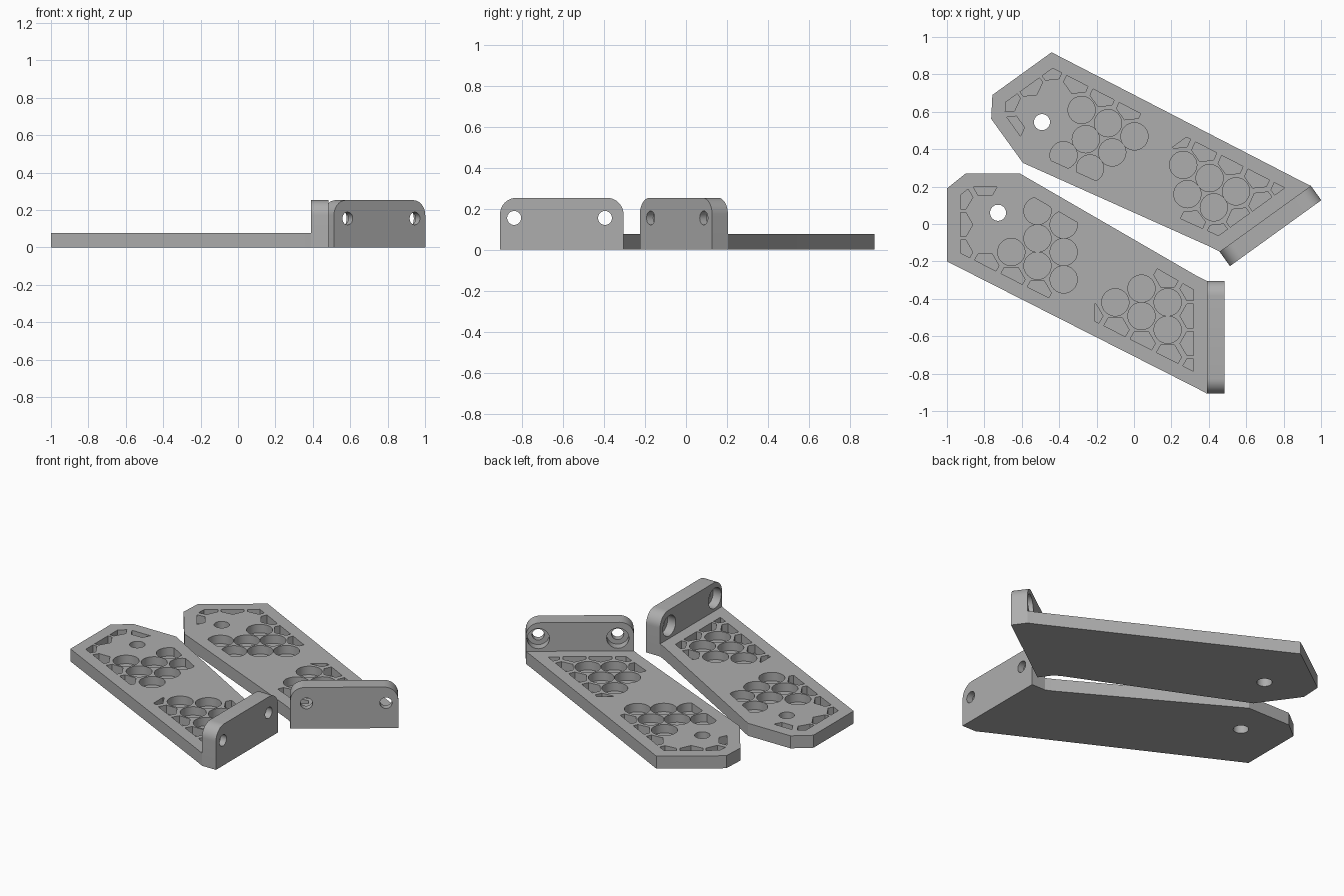
import bpy, bmesh, math
from mathutils import Matrix, Vector

cube = bpy.data.objects.get("Cube")
if cube:
    bpy.data.objects.remove(cube)

PLATE, TOP, POCKET_FLOOR = 0.077, 0.253, 0.025
FLANGE_IN, FLANGE_OUT = 0.39, 0.485
Y_LOW, Y_HIGH = -0.907, -0.305
HOLE_Z = 0.155

grey = bpy.data.materials.new("plain grey")
grey.use_nodes = True
grey.diffuse_color = (0.42, 0.42, 0.42, 1)
grey.node_tree.nodes["Principled BSDF"].inputs["Base Color"].default_value = grey.diffuse_color


def finish(bm, name):
    bmesh.ops.recalc_face_normals(bm, faces=bm.faces)
    mesh = bpy.data.meshes.new(name)
    bm.to_mesh(mesh)
    bm.free()
    mesh.materials.append(grey)
    obj = bpy.data.objects.new(name, mesh)
    bpy.context.collection.objects.link(obj)
    return obj


def extrude(bm, faces, vector):
    new = bmesh.ops.extrude_face_region(bm, geom=faces, use_keep_orig=True)["geom"]
    bmesh.ops.translate(bm, vec=vector, verts=[v for v in new if isinstance(v, bmesh.types.BMVert)])


def prism(points, vector, name):
    bm = bmesh.new()
    face = bm.faces.new([bm.verts.new(p) for p in points])
    extrude(bm, [face], vector)
    return finish(bm, name)


def cylinder(bm, radius, centre, depth, along_x=False):
    turn = Matrix.Rotation(math.pi / 2, 4, "Y") if along_x else Matrix()
    bmesh.ops.create_cone(bm, cap_ends=True, segments=40, radius1=radius, radius2=radius,
                          depth=depth, matrix=Matrix.Translation(centre) @ turn)


def cut(obj, cutters):
    for cutter in cutters:
        cutter.hide_render = True
        mod = obj.modifiers.new("cut", "BOOLEAN")
        mod.operation, mod.solver, mod.object = "DIFFERENCE", "EXACT", cutter
    bpy.context.view_layer.update()
    graph = bpy.context.evaluated_depsgraph_get()
    mesh = bpy.data.meshes.new_from_object(obj.evaluated_get(graph))
    obj.modifiers.clear()
    obj.data = mesh
    for cutter in cutters:
        bpy.data.objects.remove(cutter)
    mesh.polygons.foreach_set("use_smooth", [True] * len(mesh.polygons))
    mesh.set_sharp_from_angle(angle=math.radians(30))


# Plate outline, counter-clockwise
outline = [(-1, -0.2), (0.34, -0.88), (FLANGE_IN, Y_LOW), (FLANGE_IN, Y_HIGH),
           (0.34, -0.28), (-0.61, 0.27), (-0.9, 0.27), (-1, 0.19)]
plate = prism([(x, y, 0) for x, y in outline], (0, 0, PLATE), "first_plate")

# Border that the pockets stay inside: point and outward normal of each inset edge
border = []
for i in (0, 2, 4, 5, 6, 7):
    a, b = Vector(outline[i]), Vector(outline[(i + 1) % len(outline)])
    if i == 4:
        a = Vector(outline[4])
    out = Vector((b.y - a.y, a.x - b.x)).normalized()
    border.append((a - out * 0.073, out))


def honeycomb(bm, origin, columns, limits):
    """Round pockets inside the border, clipped hexagons along it."""
    for col, rows in enumerate(columns):
        for row in rows:
            c = Vector((origin[0] + 0.14 * col, origin[1] + 0.1465 * (row + 0.5 * (col % 2))))
            room = min((p - c).dot(n) for p, n in limits)
            sides, radius = (40, 0.0728) if room > 0.03 else (6, 0.074)
            ring = [2 * math.pi * k / sides for k in range(sides)]
            cell = bmesh.new()
            cell.faces.new([cell.verts.new((c.x + radius * math.cos(t), c.y + radius * math.sin(t),
                                            POCKET_FLOOR)) for t in ring])
            for p, n in limits:
                bmesh.ops.bisect_plane(cell, geom=cell.verts[:] + cell.edges[:] + cell.faces[:],
                                       plane_co=(p.x, p.y, 0), plane_no=(n.x, n.y, 0),
                                       clear_outer=True)
            if cell.faces:
                corners = [v.co.copy() for v in cell.faces[:][0].verts]
                face = bm.faces.new([bm.verts.new(v) for v in corners])
                extrude(bm, [face], (0, 0, PLATE))
            cell.free()


# Pockets in the toe and heel halves, and the pivot hole
bm = bmesh.new()
honeycomb(bm, (-0.936, -0.15),
          [(0, 1, 2), (-1, 2), (0, -1), (-2, -1, 0, 1), (-1, 0, 1)], border)
honeycomb(bm, (-0.24, -0.492),
          [(0,), (-1, 0), (-1, 0, 1), (-2, -1, 0, 1), (-2, -1, 0, 1)],
          border + [(Vector((-0.21, 0)), Vector((-1, 0)))])
cylinder(bm, 0.043, (-0.727, 0.06, 0), 1)
cut(plate, [finish(bm, "pocket_cutter")])

# Upright flange with rounded top corners
R = 0.08
profile = [(FLANGE_IN, Y_LOW, 0), (FLANGE_IN, Y_HIGH, 0)]
for centre_y, start in ((Y_HIGH - R, 0), (Y_LOW + R, 90)):
    for k in range(11):
        t = math.radians(start + 9 * k)
        profile.append((FLANGE_IN, centre_y + R * math.cos(t), TOP - R + R * math.sin(t)))
flange = prism(profile, (FLANGE_OUT - FLANGE_IN, 0, 0), "first_flange")

# Screw holes with counterbores on the inner face
through, bores = bmesh.new(), bmesh.new()
for y in (-0.838, -0.395):
    cylinder(through, 0.034, (FLANGE_OUT, y, HOLE_Z), 0.5, True)
    cylinder(bores, 0.062, (FLANGE_IN, y, HOLE_Z), 0.11, True)
cut(flange, [finish(through, "hole_cutter"), finish(bores, "bore_cutter")])

# Second bracket: mirrored and turned copy
place = (Matrix.Translation((0.513, -0.225, 0)) @ Matrix.Rotation(math.radians(-54.2), 4, "Z")
         @ Matrix.Scale(-1, 4, (0, 1, 0)) @ Matrix.Translation((-FLANGE_OUT, -Y_HIGH, 0)))
for source in (plate, flange):
    twin = source.copy()
    twin.data = source.data.copy()
    twin.name = source.name.replace("first", "second")
    twin.data.transform(place)
    twin.data.flip_normals()
    bpy.context.collection.objects.link(twin)
